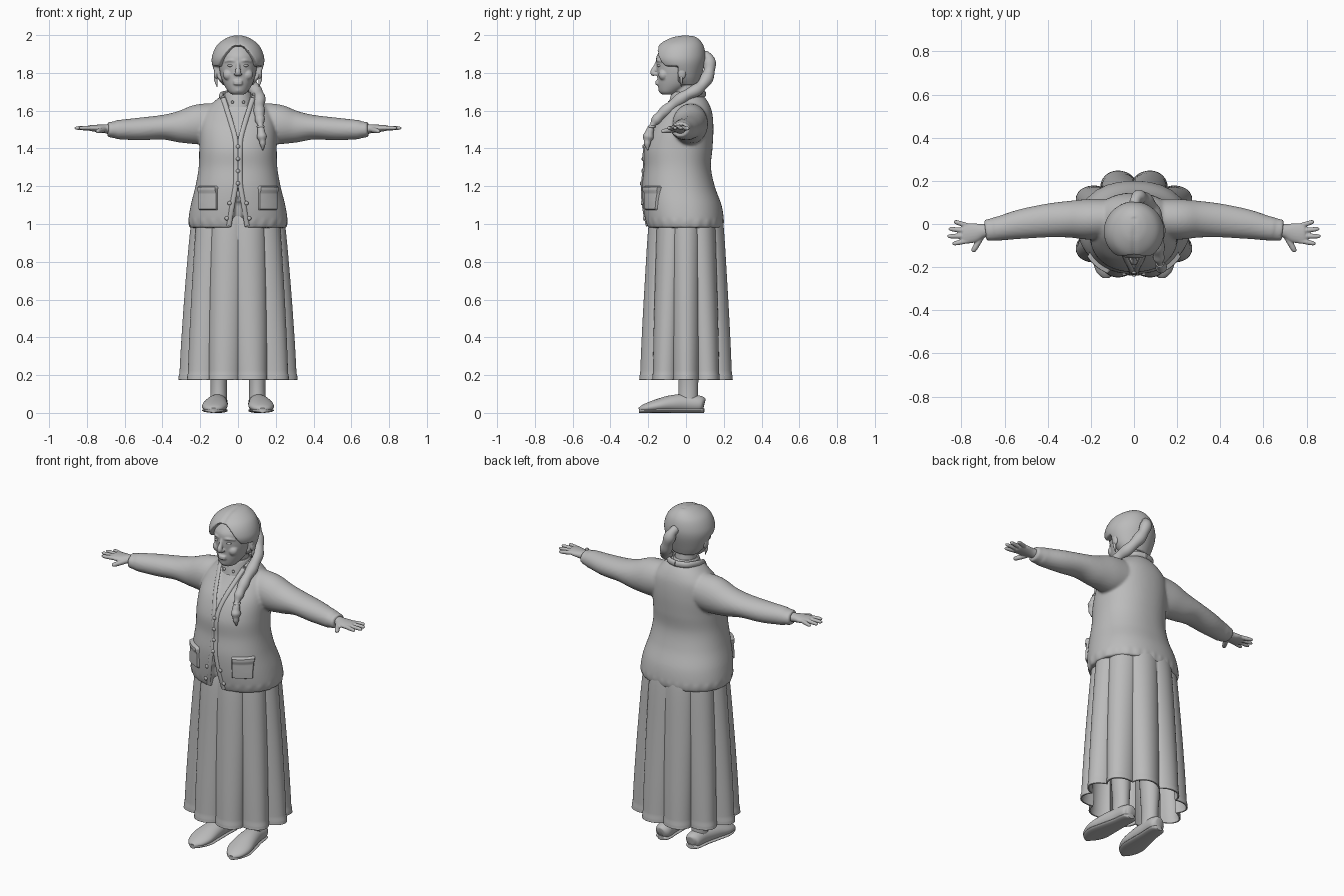
import bpy, bmesh, math
from mathutils import Vector

if "Cube" in bpy.data.objects:
    bpy.data.objects.remove(bpy.data.objects["Cube"])

clay = bpy.data.materials.new("plain_grey")
clay.use_nodes = True
GREY = (0.5, 0.5, 0.5, 1)
clay.diffuse_color = GREY
for node in clay.node_tree.nodes:
    if node.type == 'BSDF_PRINCIPLED':
        node.inputs["Base Color"].default_value = GREY


def smooth(keys, n=6):
    """Smooth curve through tuples of numbers."""
    out = []
    for i in range(len(keys) - 1):
        quad = [keys[max(i - 1, 0)], keys[i], keys[i + 1], keys[min(i + 2, len(keys) - 1)]]
        for k in range(n):
            t = k / n
            out.append(tuple(b + t * ((c - a) + t * (2*a - 5*b + 4*c - d + t * (3*b - a - 3*c + d))) / 2
                             for a, b, c, d in zip(*quad)))
    return out + [tuple(keys[-1])]


def skin(rings, cap=True):
    """Join rings of points into a surface."""
    m = len(rings[0])
    verts = [p for r in rings for p in r]
    faces = [(i*m + j, i*m + (j+1) % m, (i+1)*m + (j+1) % m, (i+1)*m + j)
             for i in range(len(rings) - 1) for j in range(m)]
    if cap:
        faces += [tuple(range(m)), tuple(range(len(verts) - m, len(verts)))]
    return verts, faces


def tube(keys, ref, seg=16, n=6, ripple=0.0):
    """Sweep an ellipse along keys of (x, y, z, side radius, up radius)."""
    pts, rings = smooth(keys, n), []
    for i, p in enumerate(pts):
        t = Vector(pts[min(i + 1, len(pts) - 1)][:3]) - Vector(pts[max(i - 1, 0)][:3])
        side = t.cross(Vector(ref)).normalized()
        up = side.cross(t).normalized()
        s = 1 + ripple * math.sin(i * math.pi / 4)
        a, b = max(p[3], .001) * s, max(p[4], .001) * s
        rings.append([Vector(p[:3]) + side * a * math.cos(w) + up * b * math.sin(w)
                      for w in (math.tau * j / seg for j in range(seg))])
    return skin(rings)


def stack(keys, power=2, seg=64, n=6, tweak=None):
    """Stack level rings of (z, half width, front y, back y)."""
    rings = []
    for z, rx, yf, yb in smooth(keys, n):
        ring = []
        for j in range(seg):
            c, s = math.cos(math.tau * j / seg), math.sin(math.tau * j / seg)
            x = rx * math.copysign(abs(c) ** (2 / power), c)
            y = (yf + yb) / 2 + (yb - yf) / 2 * math.copysign(abs(s) ** (2 / power), s)
            ring.append(tweak(x, y, z) if tweak else (x, y, z))
        rings.append(ring)
    return skin(rings)


def ball(c, r):
    x, y, z = c
    rings = []
    for i in range(1, 10):
        a = math.pi * i / 10
        rings.append([(x + r[0] * math.sin(a) * math.cos(w), y + r[1] * math.sin(a) * math.sin(w),
                       z - r[2] * math.cos(a)) for w in (math.tau * j / 16 for j in range(16))])
    return skin(rings)


def flip(part):
    return [(-p[0], p[1], p[2]) for p in part[0]], part[1]


def both(*parts):
    return list(parts) + [flip(p) for p in parts]


def make(name, parts, voxel=0, blur=3):
    verts, faces = [], []
    for v, f in parts:
        faces += [tuple(i + len(verts) for i in q) for q in f]
        verts += v
    me = bpy.data.meshes.new(name)
    me.from_pydata([tuple(v) for v in verts], [], faces)
    bm = bmesh.new()
    bm.from_mesh(me)
    bmesh.ops.recalc_face_normals(bm, faces=bm.faces)
    bm.to_mesh(me)
    bm.free()
    me.materials.append(clay)
    me.shade_smooth()
    me.set_sharp_from_angle(angle=math.radians(50))
    ob = bpy.data.objects.new(name, me)
    bpy.context.scene.collection.objects.link(ob)
    if voxel:
        mod = ob.modifiers.new("blend", 'REMESH')
        mod.mode, mod.voxel_size, mod.use_smooth_shade = 'VOXEL', voxel, True
        mod = ob.modifiers.new("soften", 'SMOOTH')
        mod.factor, mod.iterations = 0.5, blur
    return ob


X, Y, Z = (1, 0, 0), (0, 1, 0), (0, 0, 1)

# Jacket with sleeves, sunken neckline and split front
BODY = [(.98, .255, -.205, .195), (1.02, .262, -.217, .2), (1.1, .25, -.228, .188), (1.2, .225, -.232, .152),
        (1.3, .208, -.222, .132), (1.4, .205, -.22, .14), (1.5, .203, -.185, .145), (1.58, .185, -.13, .14),
        (1.63, .145, -.098, .125), (1.67, .1, -.08, .1), (1.69, .07, -.068, .075)]
POWER = 2.2
LEVELS = smooth(BODY, 12)


def front(x, z):
    """Front y of the jacket at x, z."""
    _, rx, yf, yb = min(LEVELS, key=lambda k: abs(k[0] - z))
    return (yf + yb) / 2 - (yb - yf) / 2 * (1 - min(abs(x) / rx, 1) ** POWER) ** (1 / POWER)


def cut_front(x, y, z):
    if z < 1.025:
        s = 1 + .008 * math.cos(26 * math.atan2(y, x))
        x, y = x * s, y * s
    if y < -.02:
        if abs(x) < (z - 1.43) * .33:
            y += .018
        if abs(x) < (1.2 - z) * .16:
            y += .036
    return x, y, z


sleeve = tube([(.06, .03, 1.54, .085, .1), (.2, .022, 1.528, .094, .107), (.3, .022, 1.515, .085, .086),
               (.4, .016, 1.512, .078, .065), (.52, 0, 1.503, .069, .06), (.61, -.018, 1.5, .058, .053),
               (.645, -.024, 1.499, .055, .05)], Z, 32)
cuff = tube([(.62, -.02, 1.499, .05, .044), (.65, -.025, 1.499, .053, .045), (.69, -.03, 1.5, .049, .039)], Z, 24)
make("jacket", [stack(BODY, POWER, 160, 8, cut_front)] + both(sleeve, cuff), .008, 4)

# Raised edging along neckline, button band and split
edge = [(.078, 1.665), (.06, 1.61), (.035, 1.53), (.014, 1.45), (.01, 1.38), (.01, 1.3), (.012, 1.21),
        (.03, 1.1), (.048, .99)]
trim = tube([(x, front(x, z), z, .013, .007) for x, z in edge], Y, 10)
make("jacket_edging", both(trim))

# Pockets that follow the jacket surface
def pocket():
    n, verts = 14, []
    for i in range(n + 1):
        for j in range(n + 1):
            x, z = .105 + .103 * i / n, 1.07 + .135 * j / n
            d = -.008 if i in (0, n) or j in (0, n) else (.019 if j > n - 4 else .012)
            out = Vector((x * .9, front(x, z), 0)).normalized() * d
            verts.append((x + out.x, front(x, z) + out.y, z))
    m = n + 1
    return verts, [(i*m + j, i*m + j + 1, (i+1)*m + j + 1, (i+1)*m + j) for i in range(n) for j in range(n)]


make("pockets", both(pocket()))

# Buttons
spots = [(0, z) for z in (1.41, 1.345, 1.28, 1.215)] + [(s * x, z) for s in (1, -1) for x, z in ((.045, 1.11), (.06, 1.03))]
make("jacket_buttons", [ball((x, front(x, z) - .006, z), (.011, .007, .011)) for x, z in spots])

# Blouse collar
make("blouse_collar", [stack([(1.62, .085, -.095, .085), (1.66, .078, -.086, .08), (1.69, .07, -.078, .07),
                              (1.7, .064, -.072, .063)])] + both(ball((.03, -.088, 1.645), (.008, .008, .008))))
make("jacket_collar", both(tube([(.08, -.05, 1.665, .012, .016), (.088, .01, 1.68, .012, .018),
                                 (.06, .075, 1.688, .012, .018), (0, .095, 1.688, .012, .018)], Z, 12)))

# Pleated skirt, open below
rings = []
for z, rx, ry, fold in smooth([(.175, .292, .238, .075), (.21, .29, .236, .072), (.4, .283, .23, .06),
                               (.7, .266, .216, .045), (1, .242, .198, .03), (1.08, .22, .176, .02)], 8):
    ring = []
    for j in range(200):
        a = math.tau * j / 200
        r = 1 + fold * (2.4 * abs(math.sin(5 * a)) ** .8 - 1.45) + (.01 if z < .21 else 0)
        ring.append((rx * r * math.sin(a), ry * r * math.cos(a), z))
    rings.append(ring)
skirt = make("skirt", [skin(rings, False)])
shell = skirt.modifiers.new("cloth", 'SOLIDIFY')
shell.thickness, shell.offset = .008, -1

# Legs and shoes
make("legs", both(tube([(.102, .01, .05, .046, .054), (.102, .012, .14, .043, .052), (.103, .012, .26, .05, .058),
                        (.105, .01, .6, .07, .075)], Y, 24)))
SHOE = [(.1, .096, .042, .022, .03), (.1, .075, .046, .045, .044), (.106, 0, .05, .05, .049),
        (.115, -.08, .047, .06, .046), (.124, -.16, .036, .067, .034), (.129, -.22, .024, .048, .022),
        (.13, -.249, .017, .016, .01)]
make("shoes", both(tube(SHOE, Z, 28)))
make("shoe_soles", both(tube([(x, y, .013, a, .013) for x, y, _, a, _ in SHOE], Z, 20)))

# Hands
palm = tube([(.66, -.027, 1.502, .032, .026), (.7, -.032, 1.504, .032, .024), (.74, -.04, 1.506, .045, .02),
             (.785, -.046, 1.508, .046, .015), (.797, -.046, 1.508, .038, .009)], Z, 20)


def finger(base, tip, r):
    mid = [(a + b) / 2 for a, b in zip(base, tip)]
    near = [a * .12 + b * .88 for a, b in zip(base, tip)]
    return tube([(*base, r, r), (*mid, r, r), (*near, r * .85, r * .8), (*tip, r * .3, r * .3)], Z, 10)


fingers = [finger((.765, y, 1.508), tip, .0115) for y, tip in
           ((-.01, (.835, .012, 1.505)), (-.033, (.86, -.022, 1.507)),
            (-.056, (.866, -.057, 1.508)), (-.077, (.842, -.092, 1.508)))]
thumb = finger((.705, -.055, 1.5), (.748, -.13, 1.49), .014)
make("hands", both(palm, thumb, *fingers), .004, 2)

# Head, neck and face
skull = stack([(1.685, .03, -.125, -.06), (1.7, .05, -.141, -.03), (1.74, .076, -.15, .04), (1.79, .093, -.153, .07),
               (1.84, .1, -.157, .08), (1.89, .1, -.155, .08), (1.94, .085, -.12, .07)])
neck = tube([(0, .005, 1.6, .066, .07), (0, 0, 1.68, .06, .062), (0, -.01, 1.78, .06, .06)], Y, 32)
nose = tube([(0, -.146, 1.87, .008, .01), (0, -.16, 1.835, .01, .012), (0, -.175, 1.803, .016, .015),
             (0, -.168, 1.786, .014, .008)], Y, 14)
lips = [ball((0, -.152, z), (.026, .012, .007)) for z in (1.742, 1.754)]
chin = ball((0, -.127, 1.71), (.026, .019, .018))
brow = tube([(.014, -.152, 1.862, .007, .007), (.04, -.149, 1.866, .007, .007), (.068, -.126, 1.86, .005, .005)], Z, 10)
cheek = ball((.05, -.118, 1.79), (.03, .028, .03))
nostril = ball((.013, -.162, 1.793), (.009, .011, .008))
make("head", [skull, neck, nose, chin] + lips + both(brow, cheek, nostril), .005, 2)
make("eyes", both(ball((.038, -.14, 1.839), (.017, .013, .008))))
make("ears", both(ball((.116, -.022, 1.8), (.012, .022, .034))))
make("earrings", both(tube([(.12, -.025, 1.79, .004, .004), (.118, -.025, 1.765, .009, .008),
                            (.11, -.025, 1.725, .002, .002)], Y, 10)))

# Parted hair, sunk away from the face
def hairline(x, y, z):
    if y < -.045 and z < max(1.945 - 10 * x * x, 1.83):
        return x * .6, -.03 + (y + .03) * .55, z
    part = 1 - .025 * math.exp(-(x / .012) ** 2) if y < .03 else 1
    return x, y * part, 1.8 + (z - 1.8) * part


make("hair", [stack([(1.735, .08, -.05, .065), (1.78, .113, -.11, .08), (1.85, .138, -.165, .1), (1.9, .134, -.17, .103),
                     (1.95, .108, -.143, .09), (1.985, .06, -.085, .06), (2, .012, -.025, .02)],
                    2, 128, 10, hairline)], .005, 3)

# Braid over the left shoulder, with a tied tail
make("braid", [tube([(0, .09, 1.9, .02, .02), (.015, .122, 1.87, .03, .03), (.045, .118, 1.79, .032, .032),
                     (.085, .07, 1.72, .031, .031), (.112, -.01, 1.675, .03, .03), (.112, -.09, 1.615, .028, .028),
                     (.115, -.15, 1.56, .026, .026), (.12, -.182, 1.515, .015, .015), (.125, -.198, 1.47, .027, .025),
                     (.13, -.205, 1.43, .018, .016), (.132, -.203, 1.39, .003, .003)], X, 20, 8, .09)])
make("braid_tie", [ball((.12, -.182, 1.515), (.021, .021, .009))])
